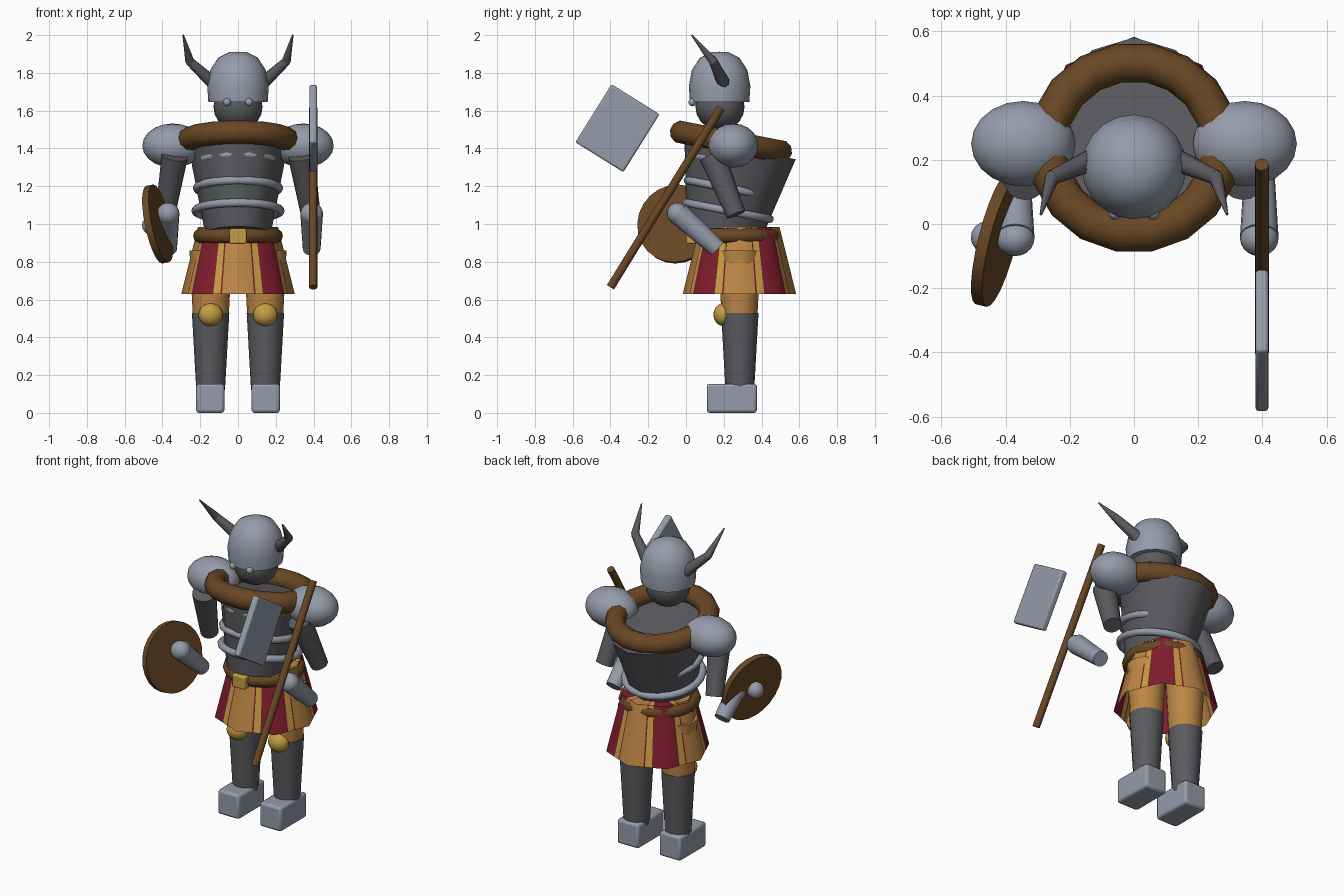
import bpy
import bmesh
import math
from mathutils import Vector

if "Cube" in bpy.data.objects:
    bpy.data.objects.remove(bpy.data.objects["Cube"])


def material(name, rgb):
    m = bpy.data.materials.new(name)
    m.use_nodes = True
    m.diffuse_color = (*rgb, 1)
    node = m.node_tree.nodes["Principled BSDF"]
    node.inputs["Base Color"].default_value = (*rgb, 1)
    node.inputs["Roughness"].default_value = 0.7
    return m


SILVER = material("silver", (0.30, 0.33, 0.40))
IRON = material("dark iron", (0.105, 0.103, 0.115))
BROWN = material("brown leather", (0.14, 0.063, 0.018))
ORANGE = material("orange cloth", (0.50, 0.24, 0.06))
GOLD = material("gold", (0.56, 0.34, 0.055))
RED = material("red cloth", (0.22, 0.012, 0.027))


def finish(name, mat):
    ob = bpy.context.object
    ob.name = name
    if mat:
        ob.data.materials.append(mat)
    bpy.ops.object.shade_smooth_by_angle(angle=math.radians(50))
    return ob


def ball(name, mat, centre, size, segments=20):
    bpy.ops.mesh.primitive_uv_sphere_add(segments=segments, ring_count=segments // 2, location=centre)
    bpy.context.object.scale = size
    return finish(name, mat)


def rod(name, mat, start, end, r1, r2, sides=16):
    """Tapered cylinder running between two points."""
    a, b = Vector(start), Vector(end)
    bpy.ops.mesh.primitive_cone_add(vertices=sides, radius1=r1, radius2=r2, depth=(b - a).length,
                                    location=(a + b) / 2,
                                    rotation=(b - a).to_track_quat('Z', 'Y').to_euler())
    return finish(name, mat)


def ring(name, mat, centre, major, minor, tilt=0, sides=18):
    bpy.ops.mesh.primitive_torus_add(major_segments=sides, minor_segments=10, major_radius=major,
                                     minor_radius=minor, location=centre,
                                     rotation=(math.radians(tilt), 0, 0))
    return finish(name, mat)


def block(name, mat, centre, size, tilt=0, bevel=0.015):
    bpy.ops.mesh.primitive_cube_add(size=1, location=centre, rotation=(math.radians(tilt), 0, 0))
    ob = bpy.context.object
    ob.scale = size
    bpy.ops.object.transform_apply(location=False, rotation=False, scale=True)
    mod = ob.modifiers.new("soft edges", 'BEVEL')
    mod.width = bevel
    mod.segments = 2
    return finish(name, mat)


def mesh_object(name, bm, mats):
    mesh = bpy.data.meshes.new(name)
    bmesh.ops.recalc_face_normals(bm, faces=bm.faces)
    bm.to_mesh(mesh)
    bm.free()
    ob = bpy.data.objects.new(name, mesh)
    bpy.context.collection.objects.link(ob)
    for m in mats:
        mesh.materials.append(m)
    bpy.ops.object.select_all(action='DESELECT')
    bpy.context.view_layer.objects.active = ob
    ob.select_set(True)
    return finish(name, None)


# Head, helmet and eyes
ball("head", IRON, (0, 0.18, 1.62), (0.13, 0.13, 0.125))
bm = bmesh.new()
profile = [(0, 1.645), (0.157, 1.645), (0.163, 1.73), (0.147, 1.815), (0.105, 1.88), (0.045, 1.91), (0, 1.912)]
points = [bm.verts.new((r, 0.178, z)) for r, z in profile]
edges = [bm.edges.new(pair) for pair in zip(points, points[1:])]
bmesh.ops.spin(bm, geom=points + edges, cent=(0, 0.178, 0), axis=(0, 0, 1), angle=math.tau, steps=20)
bmesh.ops.remove_doubles(bm, verts=bm.verts, dist=0.0005)
mesh_object("helmet", bm, [SILVER])

# Torso leaning back, with its collar and chest bands
LEAN = -11
torso = rod("torso", IRON, (0, 0.2, 0.95), (0, 0.285, 1.4), 0.2, 0.3, 12)
torso.rotation_euler = (math.radians(LEAN), 0, 0)
torso.scale.x = 0.87
ring("fur_collar", BROWN, (0, 0.238, 1.435), 0.272, 0.062, LEAN)
for i, (z, r) in enumerate([(1.07, 0.225), (1.19, 0.217), (1.33, 0.205)]):
    ring(f"chest_band_{i + 1}", SILVER, (0, 0.222, z), r, 0.022, LEAN, 24)

# Belt and buckle
ring("belt", BROWN, (0, 0.262, 0.937), 0.198, 0.04, 0, 20)
block("buckle", GOLD, (0, 0.025, 0.935), (0.09, 0.05, 0.08), bevel=0.008)

# Octagonal skirt: each side is split into orange, red, gold and red strips
bm = bmesh.new()
strips = [(0, 0.40, 0), (0.40, 0.44, 1), (0.44, 0.62, 2), (0.62, 1, 1)]
top_centre = Vector((0, 0.283, 0.985))


def corner(k, radius, z):
    a = math.radians(45 * k)
    return Vector((radius * math.sin(a), 0.283 - radius * math.cos(a), z))


for k in range(8):
    first, second = (k, k + 1) if k % 2 == 0 else (k + 1, k)
    low = corner(first, 0.3, 0.63), corner(second, 0.3, 0.63)
    high = corner(first, 0.212, 0.985), corner(second, 0.212, 0.985)
    for t0, t1, index in strips:
        l0, l1 = low[0].lerp(low[1], t0), low[0].lerp(low[1], t1)
        h0, h1 = high[0].lerp(high[1], t0), high[0].lerp(high[1], t1)
        for loop in ((l0, l1, h1, h0), (h0, h1, top_centre)):
            face = bm.faces.new([bm.verts.new(p) for p in loop])
            face.material_index = index
bmesh.ops.remove_doubles(bm, verts=bm.verts, dist=0.0005)
mesh_object("skirt", bm, [ORANGE, RED, GOLD])

# Paired parts
for side, s in (("left", 1), ("right", -1)):
    ball(f"{side}_eye", SILVER, (s * 0.058, 0.035, 1.645), (0.022, 0.022, 0.022), 12)
    # Horn in two tapered pieces
    root, bend, tip = (s * 0.13, 0.2, 1.745), (s * 0.255, 0.145, 1.86), (s * 0.29, 0.03, 2.0)
    rod(f"{side}_horn_base", IRON, root, bend, 0.036, 0.024, 10)
    ball(f"{side}_horn_bend", IRON, bend, (0.024, 0.024, 0.024), 10)
    rod(f"{side}_horn_tip", IRON, bend, tip, 0.024, 0.004, 10)
    # Arm
    ball(f"{side}_shoulder_guard", SILVER, (s * 0.345, 0.25, 1.415), (0.162, 0.133, 0.117))
    rod(f"{side}_upper_arm", IRON, (s * 0.335, 0.14, 1.36), (s * 0.385, 0.265, 1.05), 0.07, 0.052)
    x = 0.39 if s > 0 else -0.37
    rod(f"{side}_forearm", SILVER, (x, 0.168, 0.868), (x, -0.04, 1.055), 0.047, 0.06)
    ball(f"{side}_hand", SILVER, (x, -0.045, 1.055), (0.06, 0.055, 0.058))
    # Leg
    rod(f"{side}_thigh", ORANGE, (s * 0.144, 0.283, 0.53), (s * 0.144, 0.283, 0.86), 0.096, 0.113)
    rod(f"{side}_lower_leg", IRON, (s * 0.145, 0.285, 0.12), (s * 0.145, 0.285, 0.53), 0.076, 0.099)
    ball(f"{side}_knee_guard", GOLD, (s * 0.145, 0.2, 0.52), (0.065, 0.055, 0.061))
    block(f"{side}_foot", SILVER, (s * 0.147, 0.243, 0.077), (0.15, 0.265, 0.154))

# Round shield with a boss on its outer face
centre, outward = Vector((-0.425, -0.05, 1.0)), Vector((-0.95, 0.24, -0.2)).normalized()
rod("shield", BROWN, centre - outward * 0.018, centre + outward * 0.018, 0.21, 0.21, 24)
ball("shield_boss", SILVER, centre + outward * 0.035, (0.05, 0.05, 0.05), 16)

# Axe
rod("axe_handle", BROWN, (0.398, -0.4, 0.665), (0.398, 0.185, 1.615), 0.022, 0.022, 12)
block("axe_blade", SILVER, (0.398, -0.363, 1.507), (0.04, 0.3, 0.362), -32, 0.01)
